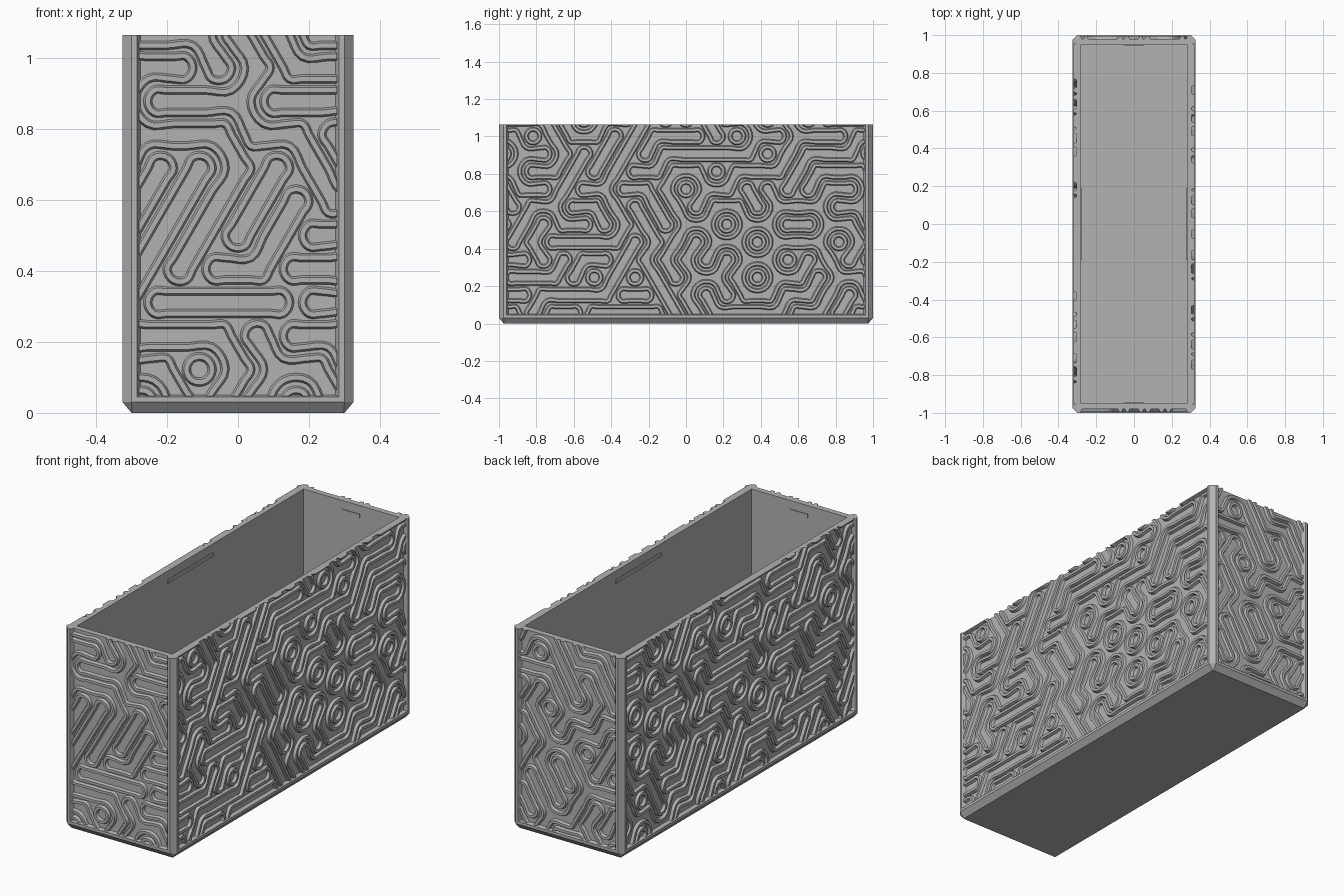
import bpy, bmesh, math, random
from mathutils import Vector, Matrix

cube = bpy.data.objects.get("Cube")
if cube:
    bpy.data.objects.remove(cube, do_unlink=True)

HX, HY, TOP = 0.325, 1.0, 1.065      # outer half sizes and height
CHAMFER, BASE, RECESS = 0.025, 0.03, 0.02
STEP = 0.109                         # spacing of the ornament lattice
ROW = STEP * math.sqrt(3) / 2

grey = bpy.data.materials.new("grey plastic")
grey.use_nodes = True
grey.diffuse_color = (0.45, 0.45, 0.45, 1)
grey.node_tree.nodes["Principled BSDF"].inputs["Base Color"].default_value = (0.45, 0.45, 0.45, 1)


def add_object(name, bm):
    bmesh.ops.recalc_face_normals(bm, faces=bm.faces)
    mesh = bpy.data.meshes.new(name)
    bm.to_mesh(mesh)
    bm.free()
    mesh.materials.append(grey)
    ob = bpy.data.objects.new(name, mesh)
    bpy.context.collection.objects.link(ob)
    return ob


def loft(rings):
    """Closed solid through rings of points."""
    bm = bmesh.new()
    loops = [[bm.verts.new(p) for p in ring] for ring in rings]
    for a, b in zip(loops, loops[1:]):
        for i in range(len(a)):
            j = (i + 1) % len(a)
            bm.faces.new((a[i], a[j], b[j], b[i]))
    bm.faces.new(loops[0])
    bm.faces.new(loops[-1])
    return bm


def octagon(inset, z):
    x, y, c = HX - inset, HY - inset, CHAMFER - inset * 0.9
    return [(x, y - c, z), (x - c, y, z), (c - x, y, z), (-x, y - c, z),
            (-x, c - y, z), (c - x, -y, z), (x - c, -y, z), (x, c - y, z)]


def rect(x, y, z):
    return [(x, y, z), (-x, y, z), (-x, -y, z), (x, -y, z)]


def cut(target, bm):
    cutter = add_object("cutter", bm)
    cutter.hide_render = True
    mod = target.modifiers.new("cut", 'BOOLEAN')
    mod.operation, mod.solver, mod.object = 'DIFFERENCE', 'EXACT', cutter
    bpy.context.view_layer.objects.active = target
    bpy.ops.object.modifier_apply(modifier=mod.name)
    bpy.data.objects.remove(cutter, do_unlink=True)


# Each side: name, quarter turns, half width, distance from centre, lattice height, label half width
SIDES = [("front", 0, HX, HY, 0.50, 0.05), ("left", 1, HY, HX, 0.53, 0.19),
         ("back", 2, HX, HY, 0.50, 0.05), ("right", 3, HY, HX, 0.53, 0.19)]


def turn(k):
    return Matrix.Rotation(k * math.pi / 2, 4, 'Z')


# Open box with chamfered corners, chamfered base and recessed side panels
box = add_object("box_body", loft([octagon(CHAMFER, 0), octagon(0, BASE), octagon(0, TOP)]))
cut(box, loft([rect(HX - 0.045, HY - 0.05, 0.045), rect(HX - 0.045, HY - 0.05, TOP + 0.1)]))
for name, k, half, dist, z0, label in SIDES:
    def frame(depth, w, z):
        return [(-w, -dist + depth, z), (w, -dist + depth, z),
                (w, -dist + depth, TOP + 0.1), (-w, -dist + depth, TOP + 0.1)]
    bm = loft([frame(-RECESS, half - 0.03, 0.04), frame(RECESS, half - 0.05, 0.05)])
    bm.transform(turn(k))
    cut(box, bm)


def lattice_chains(half, z0, rng):
    """Outlines that wander around randomly linked points of a triangular lattice."""
    n = int(half / STEP) + 3
    low, high = -int(z0 / ROW) - 2, int((TOP - z0) / ROW) + 3

    def pos(p):
        return Vector((STEP * (p[0] + 0.5 * p[1]), z0 + ROW * p[1]))

    tris = []
    for j in range(low, high):
        for i in range(-n - j // 2, n - j // 2):
            a, b, c, d = (i, j), (i + 1, j), (i, j + 1), (i + 1, j + 1)
            tris += [(a, b, c), (b, d, c)]
    owners = {}
    for t in tris:
        for m in range(3):
            owners.setdefault(frozenset((t[m], t[m - 1])), []).append(t)
    # Link neighbours so that no triangle has more than one link
    edges = sorted(owners, key=lambda e: sorted(e))
    rng.shuffle(edges)
    used, links = set(), set()
    for e in edges:
        if rng.random() < 0.93 and not any(t in used for t in owners[e]):
            links.add(e)
            used.update(owners[e])
    # Join the crossing points inside every triangle
    near = {}

    def join(a, b):
        near.setdefault(a, []).append(b)
        near.setdefault(b, []).append(a)

    for t in tris:
        for m in range(3):
            v, p, q = t[m], t[m - 1], t[m - 2]
            if frozenset((p, q)) in links:
                join((p, v), (q, v))
                join((v, p), (v, q))
        if t not in used:
            for m in range(3):
                join((t[m], t[m - 1]), (t[m], t[m - 2]))
    # Trace open chains first, then closed ones
    chains, seen = [], set()
    for start in sorted(near, key=lambda s: (len(near[s]), s)):
        if start in seen:
            continue
        chain, here = [], start
        while here is not None:
            seen.add(here)
            chain.append(pos(here[0]).lerp(pos(here[1]), 1 / 3))
            here = next((s for s in near[here] if s not in seen), None)
        chains.append((chain, len(near[start]) == 2))
    return chains


def smooth_path(pts, closed, cuts=4):
    """Curve through all the points, as (position, tangent) pairs."""
    n = len(pts)

    def at(i):
        return pts[i % n] if closed else pts[max(0, min(n - 1, i))]

    tangents = [(at(i + 1) - at(i - 1)).normalized() for i in range(n)]
    out = []
    for i in range(n if closed else n - 1):
        a, b = at(i), at(i + 1)
        size = (b - a).length
        ta, tb = tangents[i] * size, tangents[(i + 1) % n] * size
        for s in range(cuts):
            t = s / cuts
            h = t * t * (3 - 2 * t)
            p = a * (1 - h) + b * h + ta * (t * (1 - t) ** 2) - tb * (t * t * (1 - t))
            out.append(p)
    if not closed:
        out.append(pts[-1])
    m = len(out)
    result = []
    for i, p in enumerate(out):
        nxt = out[(i + 1) % m] if closed or i < m - 1 else p
        prv = out[i - 1] if closed or i > 0 else p
        result.append((p, (nxt - prv).normalized()))
    return result


# Raised winding ridges with a flat top, trimmed to each panel
PROFILE = [(-0.014, -0.004), (-0.007, 0.014), (0.007, 0.014), (0.014, -0.004)]
rng = random.Random(7)
for name, k, half, dist, z0, label in SIDES:
    bm = bmesh.new()
    face_y = -dist + RECESS
    for pts, closed in lattice_chains(half, z0, rng):
        if len(pts) < 3:
            continue
        loops = []
        for p, t in smooth_path(pts, closed):
            loops.append([bm.verts.new((p.x - t.y * o, face_y - h, p.y + t.x * o)) for o, h in PROFILE])
        pairs = list(zip(loops, loops[1:])) + ([(loops[-1], loops[0])] if closed else [])
        for a, b in pairs:
            for i in range(4):
                bm.faces.new((a[i], a[i - 1], b[i - 1], b[i]))
    bmesh.ops.recalc_face_normals(bm, faces=bm.faces)
    side = half - 0.046
    for co, no in [((side, 0, 0), (1, 0, 0)), ((-side, 0, 0), (-1, 0, 0)),
                   ((0, 0, 0.048), (0, 0, -1)), ((0, 0, TOP), (0, 0, 1))]:
        geom = bm.verts[:] + bm.edges[:] + bm.faces[:]
        bmesh.ops.bisect_plane(bm, geom=geom, plane_co=co, plane_no=no, clear_outer=True)
        rim = [e for e in bm.edges if e.is_boundary]
        bmesh.ops.holes_fill(bm, edges=rim, sides=0)
    bm.transform(turn(k))
    ridges = add_object(name + "_ridges", bm)
    bpy.ops.object.select_all(action='DESELECT')
    ridges.select_set(True)
    bpy.context.view_layer.objects.active = ridges
    bpy.ops.object.shade_smooth_by_angle(angle=math.radians(30))

    # Thin plate inside the rim
    inner = -dist + (0.05 if k % 2 == 0 else 0.045)
    bm = loft([[(-label, y, 1.0), (label, y, 1.0), (label, y, 1.02), (-label, y, 1.02)]
               for y in (inner - 0.002, inner + 0.004)])
    bm.transform(turn(k))
    add_object(name + "_inner_plate", bm)
